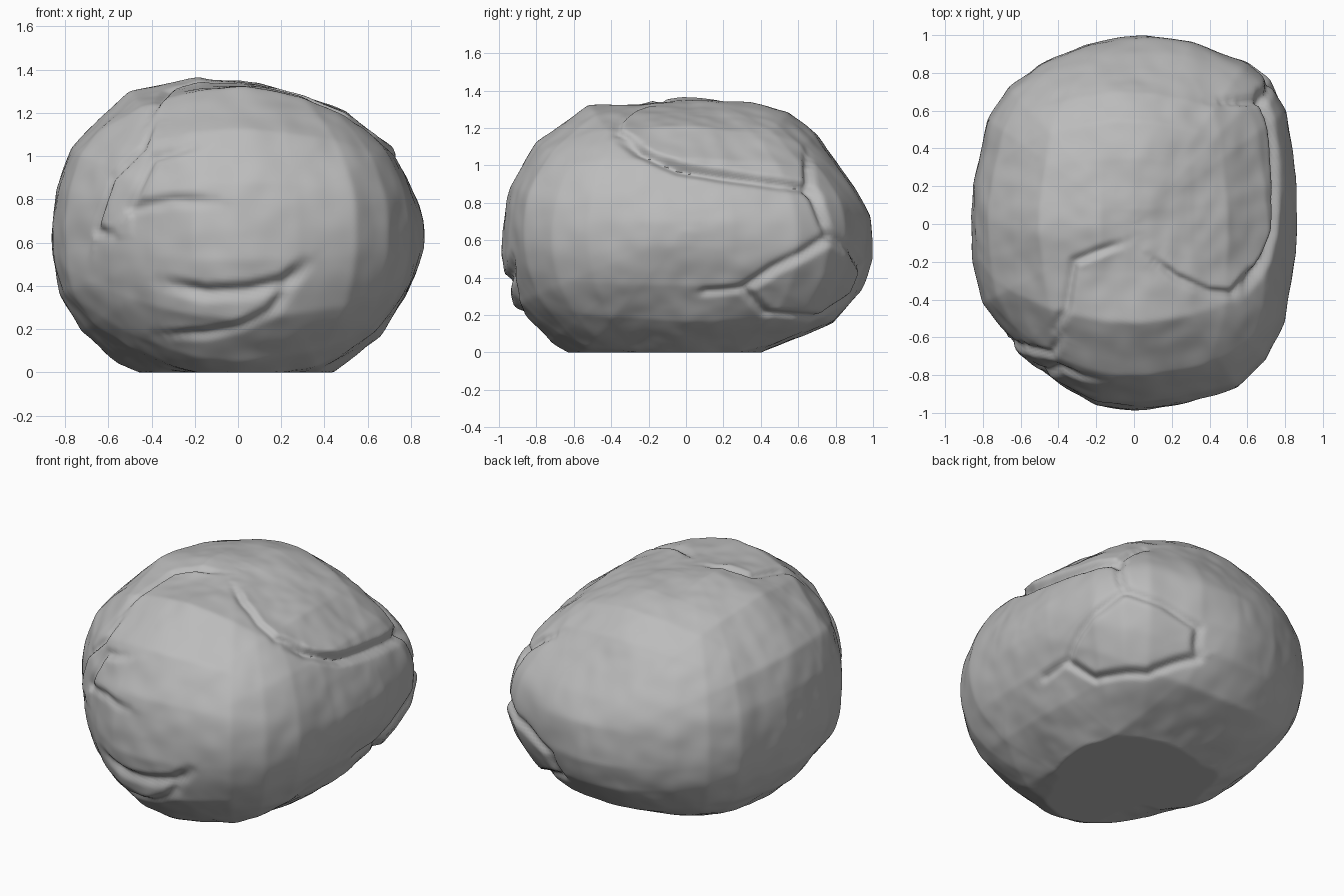
import bpy
import bmesh
import math
from mathutils import Vector, geometry, kdtree, noise
from mathutils.bvhtree import BVHTree

default_cube = bpy.data.objects.get("Cube")
if default_cube:
    bpy.data.objects.remove(default_cube, do_unlink=True)

CENTRE = Vector((0, 0, 0.65))

# Outlines of the boulder in three planes
FRONT = [(-.38, -.03), (-.55, .04), (-.72, .19), (-.83, .36), (-.86, .54), (-.84, .85),
         (-.78, 1.04), (-.6, 1.21), (-.5, 1.3), (-.18, 1.37), (.3, 1.28), (.5, 1.21),
         (.71, 1.04), (.78, .9), (.86, .7), (.85, .57), (.78, .36), (.65, .17), (.4, -.03)]
SIDE = [(-.57, -.03), (-.72, .05), (-.92, .25), (-1, .52), (-.97, .68), (-.94, .88),
        (-.8, 1.12), (-.52, 1.32), (-.25, 1.32), (.08, 1.35), (.35, 1.34), (.55, 1.29),
        (.7, 1.17), (.9, .87), (.98, .73), (1, .5), (.93, .33), (.78, .16), (.31, -.03)]
TOP = [(.05, 1), (.3, .97), (.6, .86), (.72, .76), (.81, .6), (.86, .25), (.86, .05),
       (.84, -.25), (.8, -.52), (.7, -.72), (.55, -.87), (.28, -.95), (0, -.99),
       (-.2, -.96), (-.4, -.84), (-.6, -.68), (-.8, -.42), (-.86, -.2), (-.85, .2),
       (-.77, .55), (-.66, .72), (-.5, .83), (-.25, .94)]

# Fuller and leaner corners: direction, amount
CORNERS = [(Vector((-1, 1, -.8)).normalized(), .025),
           (Vector((1, 1, -.5)).normalized(), .018),
           (Vector((1, 1, .9)).normalized(), -.045),
           (Vector((-1, -1, -.9)).normalized(), -.01)]


def polar_outline(points, height):
    """Sorted (angle, radius) pairs, wrapped so that any angle can be looked up."""
    pairs = sorted((math.atan2(v - height, u), math.hypot(u, v - height)) for u, v in points)
    first, last = pairs[0], pairs[-1]
    return ([(last[0] - math.tau, last[1])] + pairs + [(first[0] + math.tau, first[1])])


def outline_radius(outline, u, v):
    """Distance to the straight edge met at this angle."""
    angle = math.atan2(v, u)
    for (a, ra), (b, rb) in zip(outline, outline[1:]):
        if a <= angle <= b:
            return math.sin(b - a) / (math.sin(b - angle) / ra + math.sin(angle - a) / rb)
    return outline[0][1]


OUTLINES = {1: (polar_outline(FRONT, CENTRE.z), 0, 2),
            0: (polar_outline(SIDE, CENTRE.z), 1, 2),
            2: (polar_outline(TOP, 0), 0, 1)}


def boulder_radius(direction):
    """Blend the outlines, each counting most close to its own plane."""
    total = weight_sum = 0
    for normal_axis, (outline, u, v) in OUTLINES.items():
        weight = 1 / (direction[normal_axis] ** 2 + 0.02)
        total += weight * outline_radius(outline, direction[u], direction[v])
        weight_sum += weight
    corner = sum(amount * max(0, direction.dot(toward)) ** 8 for toward, amount in CORNERS)
    return total / weight_sum + corner


# Rounded body with gentle lumps and a flat underside
bm = bmesh.new()
bmesh.ops.create_icosphere(bm, subdivisions=7, radius=1)
for vert in bm.verts:
    direction = vert.co.normalized()
    lump = 0.008 * noise.noise(direction * 3.5) + 0.006 * noise.noise(direction * 8)
    vert.co = CENTRE + direction * (boulder_radius(direction) + lump + 0.003)
bm.verts.ensure_lookup_table()
bm.normal_update()

tree = BVHTree.FromBMesh(bm)
finder = kdtree.KDTree(len(bm.verts))
for vert in bm.verts:
    finder.insert(vert.co, vert.index)
finder.balance()

RAYS = {"front": (lambda u, v: Vector((u, -3, v)), Vector((0, 1, 0))),
        "side": (lambda u, v: Vector((3, u, v)), Vector((-1, 0, 0))),
        "top": (lambda u, v: Vector((u, v, 3)), Vector((0, 0, -1)))}


def trace_on_surface(view, points, pieces=6):
    """Lay a flat path on the boulder."""
    make_origin, ray = RAYS[view]
    spots = [Vector(start).lerp(Vector(end), i / pieces)
             for start, end in zip(points, points[1:]) for i in range(pieces)]
    hits = [tree.ray_cast(make_origin(*spot), ray) for spot in spots + [points[-1]]]
    return [(hit[0], hit[1]) for hit in hits if hit[0] is not None]


shift = [0.0] * len(bm.verts)


def carve_crack(view, points, width, depth, lift, closed=False, reach=0.17):
    """Cut a groove along a path and raise the rock on its left-hand side."""
    path = trace_on_surface(view, points)
    nearest = {}
    for i, ((a, normal), (b, _)) in enumerate(zip(path, path[1:])):
        along = i / max(len(path) - 1, 1)
        fade = 1 if closed else min(1, 0.15 + 5 * min(along, 1 - along))
        left = normal.cross(b - a)
        for co, index, _ in finder.find_range((a + b) / 2, (b - a).length / 2 + reach):
            _, t = geometry.intersect_point_line(co, a, b)
            spot = a.lerp(b, min(1, max(0, t)))
            distance = (co - spot).length
            if distance < nearest.get(index, (reach,))[0]:
                nearest[index] = (distance, fade, left.dot(co - spot) > 0)
    for index, (distance, fade, on_left) in nearest.items():
        groove = -depth * max(0, 1 - distance / width)
        raised = lift * (1 - distance / reach) ** 2 * min(1, distance / width)
        shift[index] += fade * (groove + (raised if on_left else -0.4 * raised))


# Long crack under the upper slab, with its branches
carve_crack("top", [(.08, -.17), (.22, -.28), (.4, -.36), (.52, -.37), (.61, -.25)],
            .035, .025, .015)
carve_crack("side", [(-.38, 1.16), (-.25, 1.07), (-.04, .98), (.2, .94), (.63, .88),
                     (.7, .84)], .045, .05, .012)
carve_crack("side", [(.65, 1.08), (.66, .9), (.7, .8), (.77, .62)], .04, .04, 0)

# Rounded plate low on the back corner
carve_crack("side", [(.31, .34), (.43, .21), (.7, .19), (.88, .3), (.94, .45), (.88, .55),
                     (.77, .62), (.63, .53), (.47, .45), (.31, .34)],
            .04, .03, .015, closed=True)
carve_crack("side", [(.05, .32), (.18, .33), (.31, .34)], .035, .025, 0)

# Stepped ridge from the crown down to the front
carve_crack("top", [(-.03, -.09), (-.2, -.15), (-.32, -.2), (-.36, -.45), (-.42, -.56)],
            .035, .025, .012)
carve_crack("front", [(-.38, 1.18), (-.44, 1.04), (-.58, .9), (-.66, .66), (-.58, .64)],
            .035, .025, .02)
carve_crack("front", [(-.15, 1.06), (-.39, .99), (-.5, .76), (-.3, .8), (-.1, .79)],
            .035, .025, .015)

# Ledges low on the front
carve_crack("front", [(-.37, .42), (-.15, .37), (.05, .38), (.22, .42), (.31, .5)],
            .05, .035, .012)
carve_crack("front", [(-.38, .17), (-.15, .18), (0, .21), (.15, .28), (.25, .42)],
            .045, .025, .01)

for vert, amount in zip(bm.verts, shift):
    vert.co += amount * (vert.co - CENTRE).normalized()
bmesh.ops.smooth_vert(bm, verts=bm.verts, factor=0.5,
                      use_axis_x=True, use_axis_y=True, use_axis_z=True)
for vert in bm.verts:
    vert.co.z = max(0, vert.co.z)

mesh = bpy.data.meshes.new("boulder")
bm.to_mesh(mesh)
bm.free()
boulder = bpy.data.objects.new("boulder", mesh)
bpy.context.collection.objects.link(boulder)

# Plain grey stone
stone = bpy.data.materials.new("grey_stone")
stone.use_nodes = True
grey = (0.5, 0.5, 0.5, 1)
stone.diffuse_color = grey
stone.node_tree.nodes["Principled BSDF"].inputs["Base Color"].default_value = grey
mesh.materials.append(stone)

bpy.ops.object.select_all(action="DESELECT")
boulder.select_set(True)
bpy.context.view_layer.objects.active = boulder
bpy.ops.object.shade_smooth_by_angle(angle=math.radians(60))
